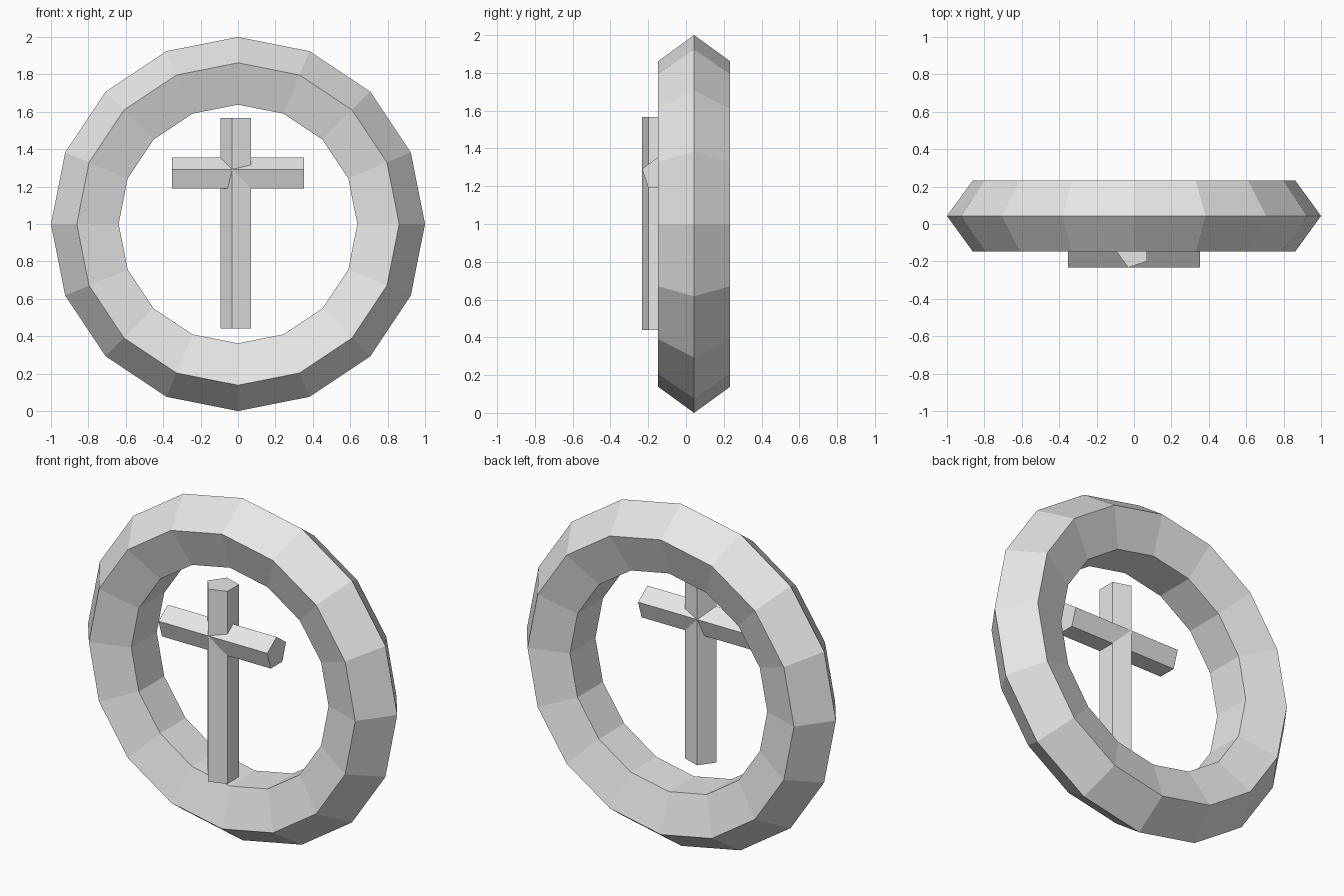
import bpy
from math import radians

cube = bpy.data.objects.get("Cube")
if cube:
    bpy.data.objects.remove(cube, do_unlink=True)

# Single plain grey material
grey = bpy.data.materials.new("light_grey")
grey.use_nodes = True
COLOUR = (0.8, 0.8, 0.8, 1.0)
grey.diffuse_color = COLOUR
for node in grey.node_tree.nodes:
    if node.type == "BSDF_PRINCIPLED":
        node.inputs["Base Color"].default_value = COLOUR


def finish(name):
    obj = bpy.context.object
    obj.name = name
    obj.data.name = name
    obj.data.materials.clear()
    obj.data.materials.append(grey)
    bpy.ops.object.shade_flat()
    return obj


def bar(name, location, length, rotation):
    """Five-sided prism with its ridge facing the front."""
    bpy.ops.mesh.primitive_cylinder_add(
        vertices=5, radius=0.091, depth=length, location=location,
        rotation=[radians(a) for a in rotation])
    return finish(name)


# Upright faceted ring with a pentagonal section
bpy.ops.mesh.primitive_torus_add(
    major_segments=16, minor_segments=5, major_radius=0.8, minor_radius=0.2,
    location=(0, 0.043, 1), rotation=(radians(90), 0, 0))
finish("ring")

# Cross set at the front of the ring opening
bar("cross_upright", (-0.003, -0.146, 1.003), 1.126, (0, 0, 90))
bar("cross_arm", (0, -0.146, 1.264), 0.704, (90, 0, 90))
